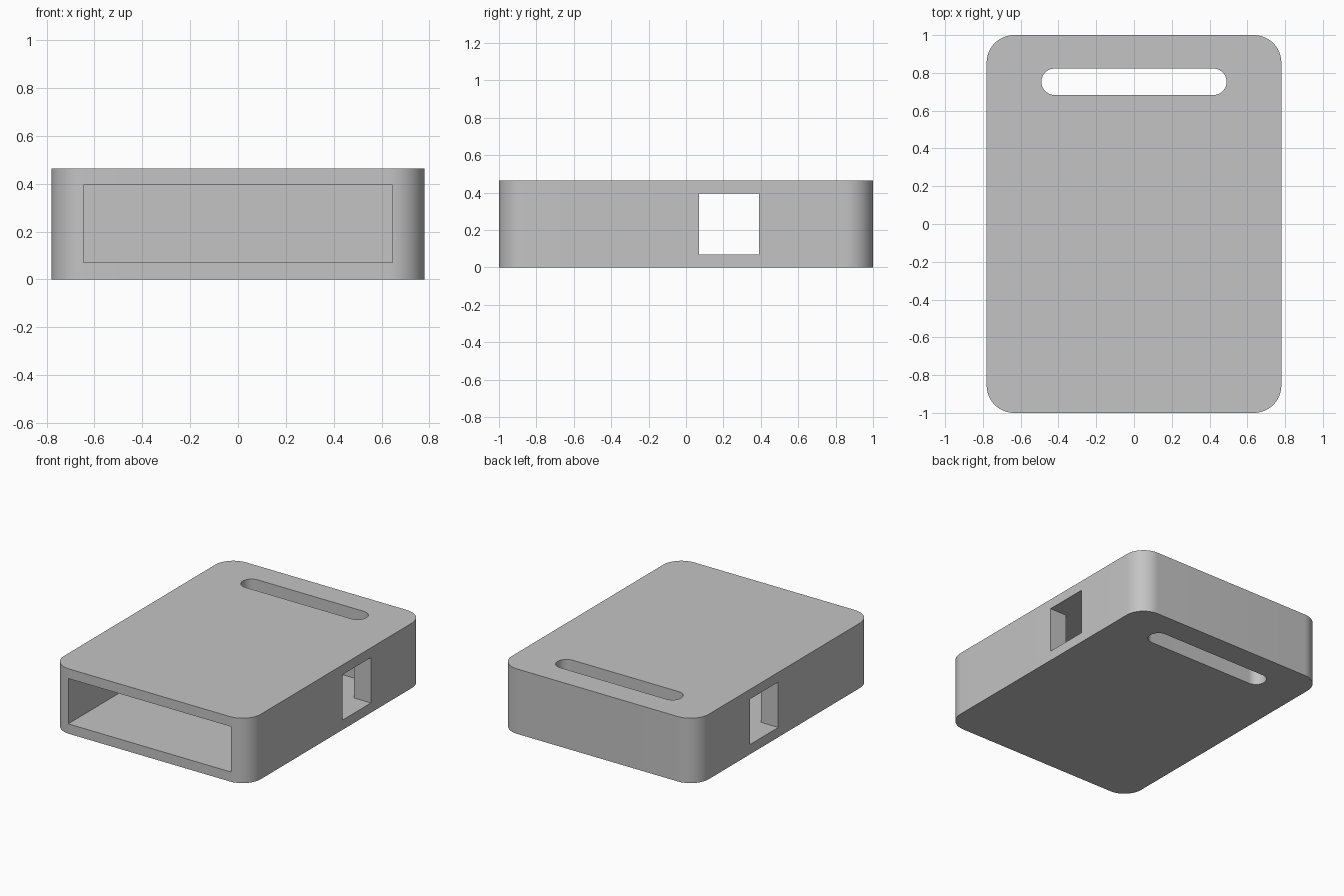
import bpy, bmesh, math

if "Cube" in bpy.data.objects:
    bpy.data.objects.remove(bpy.data.objects["Cube"], do_unlink=True)

HEIGHT = 0.465
FLOOR, CEILING = 0.07, 0.395

grey = bpy.data.materials.new("light_grey")
grey.use_nodes = True
colour = (0.55, 0.55, 0.55, 1)
grey.diffuse_color = colour
grey.node_tree.nodes["Principled BSDF"].inputs["Base Color"].default_value = colour


def rounded_block(name, x, y, z, radius=0, steps=16):
    """Upright block spanning the x, y and z ranges, with rounded vertical corners."""
    corners = [(x[1], y[1]), (x[0], y[1]), (x[0], y[0]), (x[1], y[0])]
    inward = [(-1, -1), (1, -1), (1, 1), (-1, 1)]
    outline = []
    for i, ((cx, cy), (sx, sy)) in enumerate(zip(corners, inward)):
        for k in range(steps + 1 if radius else 1):
            a = (i + k / steps) * math.pi / 2
            outline.append((cx + radius * (sx + math.cos(a)) if radius else cx,
                            cy + radius * (sy + math.sin(a)) if radius else cy, z[0]))
    bm = bmesh.new()
    base = bm.faces.new([bm.verts.new(p) for p in outline])
    top = bmesh.ops.extrude_face_region(bm, geom=[base])["geom"]
    bmesh.ops.translate(bm, vec=(0, 0, z[1] - z[0]),
                        verts=[v for v in top if isinstance(v, bmesh.types.BMVert)])
    bmesh.ops.remove_doubles(bm, verts=bm.verts, dist=1e-5)
    bmesh.ops.recalc_face_normals(bm, faces=bm.faces)
    mesh = bpy.data.meshes.new(name)
    bm.to_mesh(mesh)
    bm.free()
    mesh.materials.append(grey)
    obj = bpy.data.objects.new(name, mesh)
    bpy.context.collection.objects.link(obj)
    return obj


# Rounded housing
case = rounded_block("case_body", (-0.78, 0.78), (-1, 1), (0, HEIGHT), 0.145)

# Front pocket, window through both sides, and strap slot from top to bottom
cutters = [
    rounded_block("pocket_cutter", (-0.645, 0.645), (-1.2, 0.64), (FLOOR, CEILING)),
    rounded_block("side_window_cutter", (-1, 1), (0.07, 0.39), (FLOOR, CEILING)),
    rounded_block("strap_slot_cutter", (-0.49, 0.49), (0.683, 0.823), (-0.1, HEIGHT + 0.1), 0.0699),
]
for cutter in cutters:
    cutter.hide_render = True
    cut = case.modifiers.new(cutter.name, "BOOLEAN")
    cut.operation = "DIFFERENCE"
    cut.solver = "EXACT"
    cut.object = cutter

# Bake the cuts and drop the cutters
bpy.context.view_layer.update()
depsgraph = bpy.context.evaluated_depsgraph_get()
result = bpy.data.meshes.new_from_object(case.evaluated_get(depsgraph))
case.modifiers.clear()
case.data = result
for cutter in cutters:
    bpy.data.objects.remove(cutter, do_unlink=True)

# Smooth curved corners, crisp edges
bpy.ops.object.select_all(action="DESELECT")
case.select_set(True)
bpy.context.view_layer.objects.active = case
bpy.ops.object.shade_smooth_by_angle(angle=math.radians(30))
